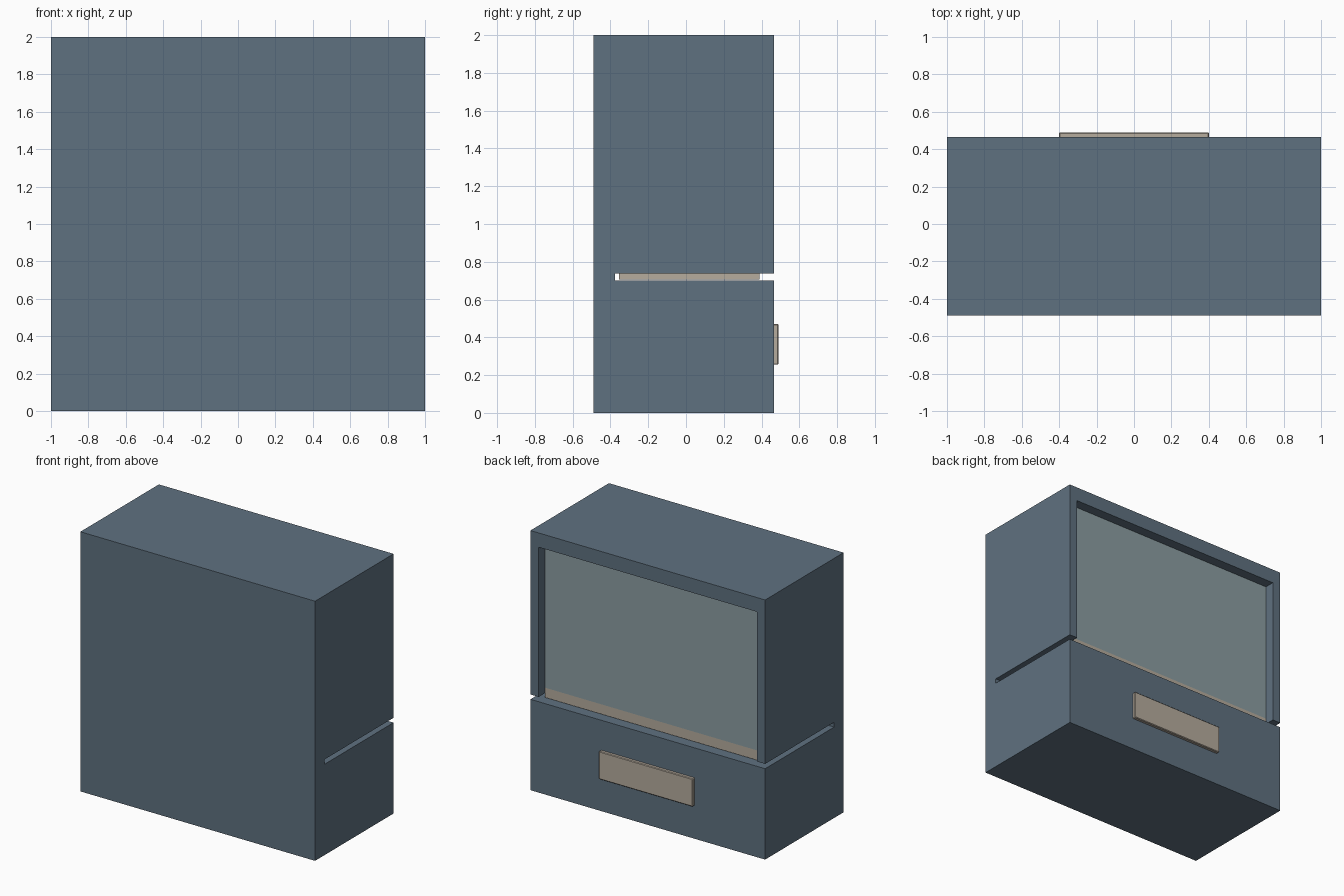
import bpy, bmesh

if "Cube" in bpy.data.objects:
    bpy.data.objects.remove(bpy.data.objects["Cube"])

def material(name, rgb):
    lin = [((c / 255 + 0.055) / 1.055) ** 2.4 for c in rgb]
    m = bpy.data.materials.new(name)
    m.diffuse_color = (*lin, 1)
    m.use_nodes = True
    m.node_tree.nodes["Principled BSDF"].inputs["Base Color"].default_value = m.diffuse_color
    return m

blue = material("slate blue", (95, 113, 128))
beige = material("warm beige", (182, 172, 158))
glass = material("grey green glass", (140, 158, 162))

def add_object(name, bm, mat):
    bmesh.ops.recalc_face_normals(bm, faces=bm.faces)
    me = bpy.data.meshes.new(name)
    bm.to_mesh(me)
    bm.free()
    ob = bpy.data.objects.new(name, me)
    bpy.context.collection.objects.link(ob)
    me.materials.append(mat)
    return ob

def box(name, lo, hi, mat):
    bm = bmesh.new()
    bmesh.ops.create_cube(bm, size=1)
    for v in bm.verts:
        v.co = [lo[i] if v.co[i] < 0 else hi[i] for i in range(3)]
    return add_object(name, bm, mat)

# Cabinet: side profile with the air slot, extruded across the width
profile = [(-0.49, 0), (0.465, 0), (0.465, 0.70), (-0.375, 0.70),
           (-0.375, 0.737), (0.465, 0.737), (0.465, 2), (-0.49, 2)]
bm = bmesh.new()
face = bm.faces.new([bm.verts.new((-1, y, z)) for y, z in profile])
ext = bmesh.ops.extrude_face_region(bm, geom=[face])
for g in ext["geom"]:
    if isinstance(g, bmesh.types.BMVert):
        g.co.x = 1
cabinet = add_object("cabinet", bm, blue)

# Hollow out the screen compartment, open at the back
cutter = box("compartment_cutter", (-0.93, -0.375, 0.72), (0.93, 0.6, 1.89), blue)
cutter.hide_render = True
mod = cabinet.modifiers.new("compartment", "BOOLEAN")
mod.operation = "DIFFERENCE"
mod.solver = "EXACT"
mod.object = cutter
bpy.context.view_layer.objects.active = cabinet
bpy.ops.object.modifier_apply(modifier=mod.name)
bpy.data.objects.remove(cutter)

# Screen unit inside the compartment, with its glass leaving a lower strip bare
box("screen_housing", (-0.925, -0.355, 0.705), (0.925, 0.385, 1.885), beige)
box("screen_glass", (-0.927, 0.385, 0.78), (0.927, 0.39, 1.887), glass)
box("screen_lower_strip", (-0.927, 0.385, 0.705), (0.927, 0.39, 0.78), beige)

# Raised plate on the lower panel
plate = box("lower_plate", (-0.4, 0.46, 0.255), (0.4, 0.49, 0.47), beige)
bev = plate.modifiers.new("edge", "BEVEL")
bev.width = 0.005
bev.segments = 1
